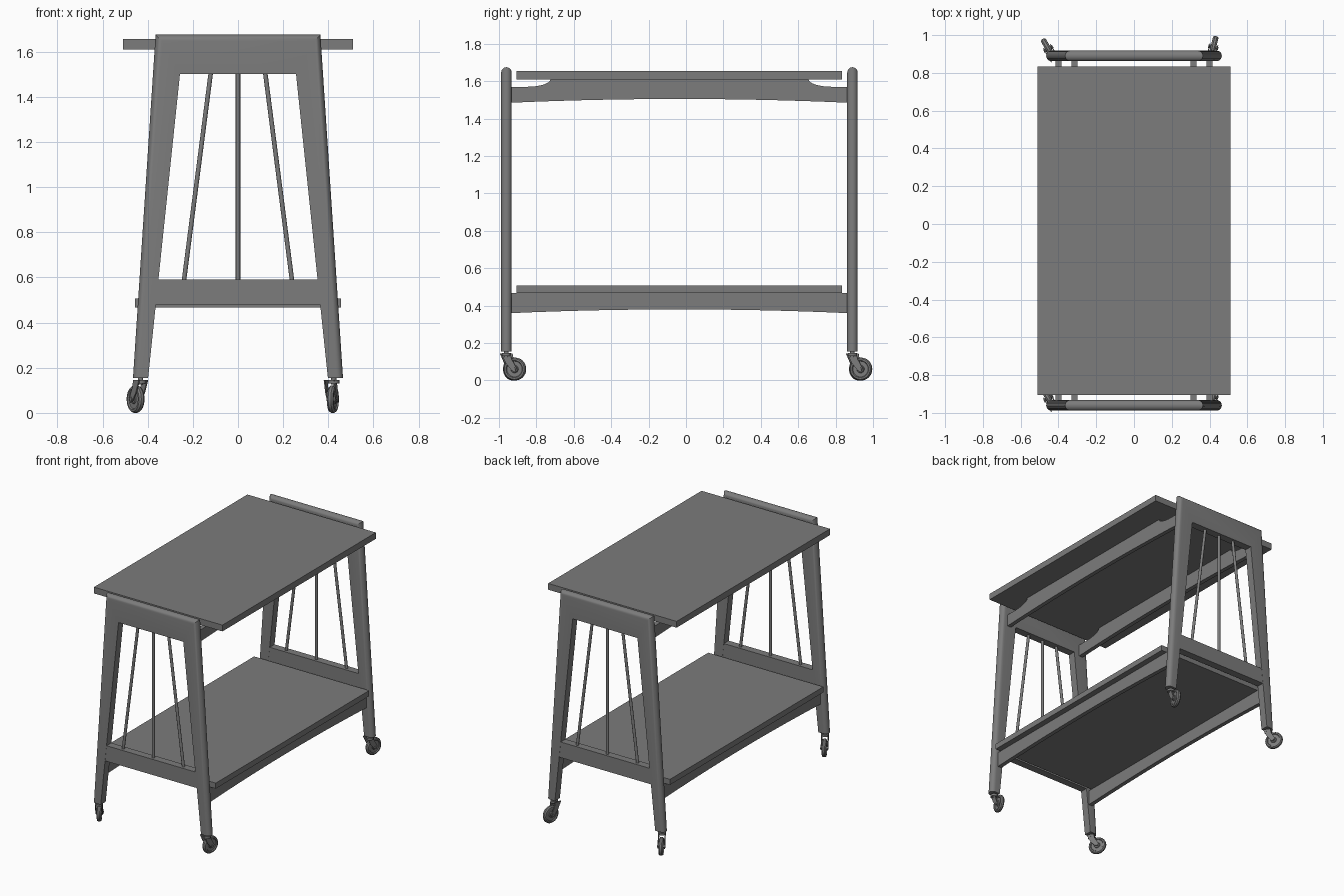
import bpy, bmesh, math
from mathutils import Matrix, Vector

if "Cube" in bpy.data.objects:
    bpy.data.objects.remove(bpy.data.objects["Cube"], do_unlink=True)

grey = bpy.data.materials.new("plain_grey")
grey.use_nodes = True
grey.diffuse_color = (0.2, 0.2, 0.2, 1)
grey.node_tree.nodes["Principled BSDF"].inputs["Base Color"].default_value = grey.diffuse_color

MID = -0.035      # middle of the shelves along y
FRAME = 0.925     # distance from there to each end frame
R = 0.028         # half thickness of an end frame


def finish(name, bm, matrix=None):
    bmesh.ops.recalc_face_normals(bm, faces=bm.faces)
    mesh = bpy.data.meshes.new(name)
    bm.to_mesh(mesh)
    bm.free()
    if matrix:
        mesh.transform(matrix)
    obj = bpy.data.objects.new(name, mesh)
    bpy.context.collection.objects.link(obj)
    mesh.materials.append(grey)
    bpy.ops.object.select_all(action='DESELECT')
    obj.select_set(True)
    bpy.context.view_layer.objects.active = obj
    bpy.ops.object.shade_smooth_by_angle(angle=math.radians(30))
    return obj


def loft(name, rings, matrix=None, closed=False):
    """Skin closed rings of points, capping both ends."""
    bm = bmesh.new()
    loops = [[bm.verts.new(p) for p in ring] for ring in rings]
    n = len(loops[0])
    pairs = list(zip(loops, loops[1:])) + ([(loops[-1], loops[0])] if closed else [])
    for a, b in pairs:
        for i in range(n):
            j = (i + 1) % n
            bm.faces.new((a[i], a[j], b[j], b[i]))
    if not closed:
        bm.faces.new(loops[0])
        bm.faces.new(loops[-1])
    return finish(name, bm, matrix)


def box(name, lo, hi):
    bm = bmesh.new()
    bmesh.ops.create_cube(bm, size=1)
    lo, hi = Vector(lo), Vector(hi)
    return finish(name, bm, Matrix.Translation((lo + hi) / 2) @ Matrix.Diagonal((hi - lo).to_4d()))


def side_prism(name, outline, x0, x1, matrix=None):
    return loft(name, [[(x, y, z) for y, z in outline] for x in (x0, x1)], matrix)


def rod(name, a, b, radius, matrix=None, sides=16):
    a, b = Vector(a), Vector(b)
    bm = bmesh.new()
    bmesh.ops.create_cone(bm, cap_ends=True, segments=sides, radius1=radius,
                          radius2=radius, depth=(b - a).length)
    place = Matrix.Translation((a + b) / 2) @ (b - a).to_track_quat('Z', 'Y').to_matrix().to_4x4()
    return finish(name, bm, matrix @ place if matrix else place)


# Flat top and lower shelf
box("table_top", (-0.51, MID - 0.87, 1.61), (0.51, MID + 0.87, 1.655))
box("lower_shelf", (-0.457, MID - 0.87, 0.467), (0.457, MID + 0.87, 0.507))


# Side aprons with an arched lower edge; the upper ones are notched at the ends
def apron(name, x, low, high, notch):
    half = FRAME - R + 0.002
    outline = []
    for i in range(17):
        t = i / 8 - 1
        outline.append((MID + t * half, low + 0.02 * (1 - t * t)))
    if notch:
        curve = [(half, high - 0.04)]
        for i in range(9):
            a = math.radians(90 - i * 11.25)
            curve.append((0.82 - 0.13 * math.cos(a), high - 0.04 * math.sin(a)))
    else:
        curve = [(half, high)]
    outline += [(MID + y, z) for y, z in curve]
    outline += [(MID - y, z) for y, z in reversed(curve)]
    side_prism(name, outline, x - 0.015, x + 0.015)


for side, s in (("left", 1), ("right", -1)):
    apron("upper_apron_" + side, s * 0.315, 1.485, 1.61, True)
    apron("lower_apron_" + side, s * 0.4, 0.36, 0.467, False)


# End frames: tapered legs and top rail with a half-round outer edge
def end_frame(end, y):
    rings = []
    for i in range(11):
        a = math.radians(i * 18 - 90)
        d = R * (1 - math.cos(a))
        half = [(0.465 - d, 0.155), (0.365 - d, 1.675 - d)]
        inner = [(0.257, 1.5), (0.398, 0.155)]
        outline = half + [(-x, z) for x, z in reversed(half)]
        outline += [(-x, z) for x, z in reversed(inner)] + inner
        rings.append([(x, y + R * math.sin(a), z) for x, z in outline])
    loft("end_frame_" + end, rings)

    rail = [(-0.37, 0.478), (0.37, 0.478), (0.357, 0.59), (-0.357, 0.59)]
    loft("lower_rail_" + end, [[(x, y + d, z) for x, z in rail] for d in (-R + 0.001, R - 0.001)])
    for label, k in (("right", -1), ("middle", 0), ("left", 1)):
        rod(f"spindle_{end}_{label}", (k * 0.24, y, 0.58), (k * 0.12, y, 1.51), 0.01)


# Swivel casters: stem, two fork plates, axle and turned wheel
def caster(label, x, y, turn, shift):
    m = Matrix.Translation((x, y, 0)) @ Matrix.Rotation(math.radians(turn), 4, 'Z')
    hub_y, hub_z = 0.043, 0.061
    rod("stem_" + label, (0, 0, 0.125), (0, 0, 0.17), 0.012, m)
    rod("swivel_" + label, (0, 0, 0.13), (0, 0, 0.146), 0.025, m, 20)
    fork = [(-0.027, 0.145), (0.024, 0.145), (0.03, 0.115), (0.058, 0.065),
            (0.05, 0.047), (0.034, 0.05), (0.0, 0.09)]
    for s in (-1, 1):
        c = shift + s * 0.021
        side_prism(f"fork_{label}_{'inner' if s < 0 else 'outer'}", fork, c - 0.003, c + 0.003, m)
    rod("axle_" + label, (shift - 0.027, hub_y, hub_z), (shift + 0.027, hub_y, hub_z), 0.009, m)
    section = [(0.006, -0.014), (0.018, -0.014), (0.021, -0.009), (0.042, -0.009),
               (0.046, -0.015), (0.055, -0.014), (0.061, -0.006)]
    section += [(r, -w) for r, w in reversed(section)]
    rings = []
    for i in range(32):
        a = math.tau * i / 32
        rings.append([(shift + w, hub_y + r * math.cos(a), hub_z + r * math.sin(a)) for r, w in section])
    loft("wheel_" + label, rings, m, closed=True)


for end, s in (("front", -1), ("back", 1)):
    y = MID + s * FRAME
    end_frame(end, y)
    caster(end + "_right", -0.432, y, 30, 0)
    caster(end + "_left", 0.424, y, -14, -0.015)
